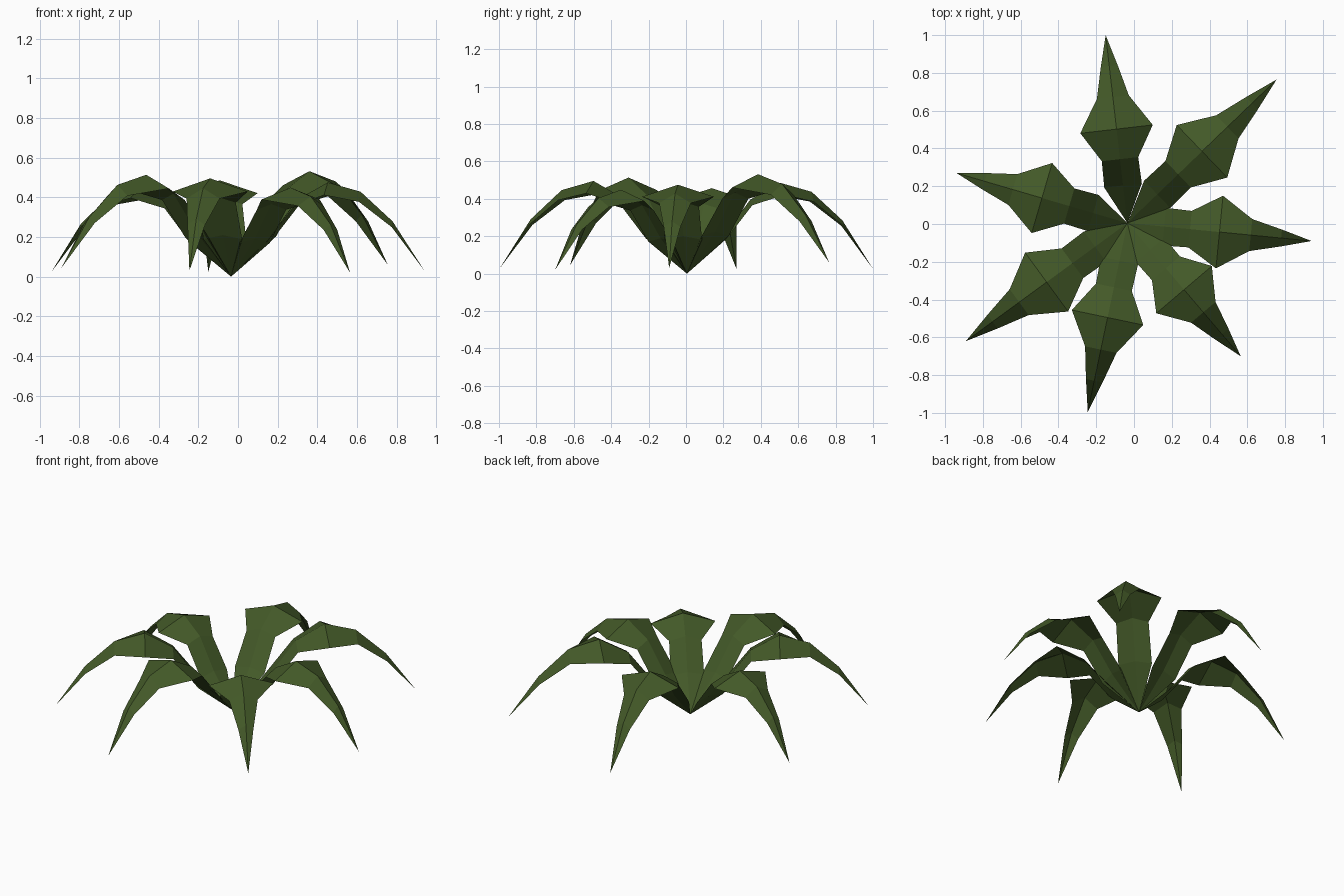
import bpy, bmesh
from mathutils import Vector

cube = bpy.data.objects.get("Cube")
if cube:
    bpy.data.objects.remove(cube)

green = bpy.data.materials.new("leaf green")
green.use_nodes = True
colour = (0.056, 0.1, 0.021, 1)
green.diffuse_color = colour
green.node_tree.nodes["Principled BSDF"].inputs["Base Color"].default_value = colour

ROOT = Vector((-0.035, 0.005, 0))

# Cross-sections along a leaf: distance, half width, ridge height, edge height
SECTIONS = [
    (0.2, 0.1, 0.205, 0.185),
    (0.34, 0.097, 0.395, 0.365),
    (0.5, 0.193, 0.485, 0.42),
    (0.67, 0.085, 0.437, 0.385),
    (0.835, 0.045, 0.285, 0.255),
]


def build_leaf(name, tip):
    """Folded sheet running from the root point to a drooping tip."""
    out = Vector((tip[0], tip[1], 0)) - ROOT
    length = out.length
    out.normalize()
    side = Vector((-out.y, out.x, 0))
    bm = bmesh.new()
    start = bm.verts.new(ROOT)
    rows = []
    for dist, half, ridge, edge in SECTIONS:
        base = ROOT + out * dist * length
        rows.append([bm.verts.new(base + side * s * half +
                                  Vector((0, 0, (edge if s else ridge) * length)))
                     for s in (-1, 0, 1)])
    end = bm.verts.new(tip)
    for i in (0, 1):
        bm.faces.new((start, rows[0][i], rows[0][i + 1]))
        for a, b in zip(rows, rows[1:]):
            bm.faces.new((a[i], b[i], b[i + 1], a[i + 1]))
        bm.faces.new((rows[-1][i], end, rows[-1][i + 1]))
    bmesh.ops.recalc_face_normals(bm, faces=bm.faces)
    if sum(f.normal.z for f in bm.faces) < 0:
        bmesh.ops.reverse_faces(bm, faces=bm.faces)
    mesh = bpy.data.meshes.new(name)
    bm.to_mesh(mesh)
    bm.free()
    mesh.materials.append(green)
    bpy.context.collection.objects.link(bpy.data.objects.new(name, mesh))


# Seven leaves of different lengths around the root
TIPS = [
    (0.94, -0.09, 0.03), (0.755, 0.765, 0.06), (-0.15, 1.0, 0.025),
    (-0.94, 0.27, 0.025), (-0.89, -0.62, 0.045), (-0.245, -0.995, 0.03),
    (0.565, -0.7, 0.02),
]
for n, tip in enumerate(TIPS, 1):
    build_leaf(f"leaf_{n}", tip)
